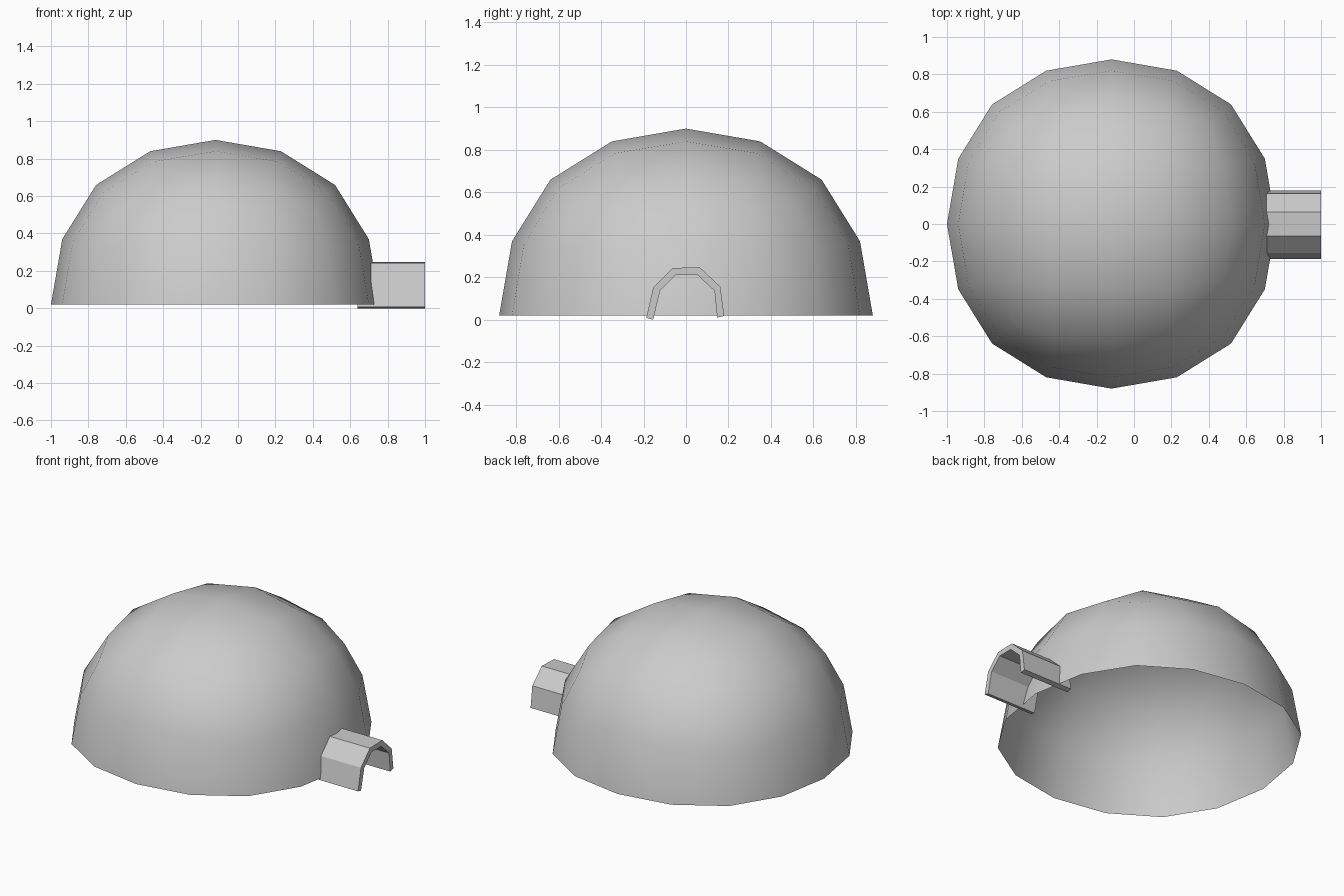
import bpy, bmesh

if "Cube" in bpy.data.objects:
    bpy.data.objects.remove(bpy.data.objects["Cube"])

CENTER_X, BASE_Z, RADIUS = -0.12, 0.02, 0.88

grey = bpy.data.materials.new("light grey")
grey.diffuse_color = (0.6, 0.6, 0.6, 1)
grey.use_nodes = True
grey.node_tree.nodes["Principled BSDF"].inputs["Base Color"].default_value = grey.diffuse_color

# Dome: rounded cube, lower half removed, open underneath
bpy.ops.mesh.primitive_cube_add(size=2)
dome = bpy.context.object
dome.name = "dome_shell"
sub = dome.modifiers.new("round", 'SUBSURF')
sub.levels = 2
bpy.ops.object.modifier_apply(modifier=sub.name)

bm = bmesh.new()
bm.from_mesh(dome.data)
k = RADIUS / max(v.co.z for v in bm.verts)
for v in bm.verts:
    v.co *= k
low = [f for f in bm.faces if f.calc_center_median().z < 0]
bmesh.ops.delete(bm, geom=low, context='FACES')
for v in bm.verts:
    v.co.x += CENTER_X
    v.co.z += BASE_Z
for f in bm.faces:
    f.smooth = True
bm.to_mesh(dome.data)
bm.free()
dome.data.materials.append(grey)

# Entrance tunnel: slightly tilted arch profile extruded along x
outer = [(-0.187, 0.008), (-0.155, 0.15), (-0.063, 0.243),
         (0.064, 0.247), (0.162, 0.155), (0.18, 0.017)]
inner = [(-0.155, 0.0), (-0.122, 0.136), (-0.047, 0.211),
         (0.053, 0.211), (0.134, 0.136), (0.147, 0.01)]
X0, X1 = 0.64, 1.0

bm = bmesh.new()
rows = [[bm.verts.new((x, y, z)) for y, z in line]
        for x in (X0, X1) for line in (outer, inner)]
o0, i0, o1, i1 = rows
for a in range(5):
    b = a + 1
    for p, q in ((o0, o1), (i0, i1), (o0, i0), (o1, i1)):
        bm.faces.new((p[a], p[b], q[b], q[a]))
for e in (0, 5):  # feet
    bm.faces.new((o0[e], i0[e], i1[e], o1[e]))
bmesh.ops.recalc_face_normals(bm, faces=bm.faces)
mesh = bpy.data.meshes.new("entrance_tunnel")
bm.to_mesh(mesh)
bm.free()
mesh.materials.append(grey)
tunnel = bpy.data.objects.new("entrance_tunnel", mesh)
bpy.context.collection.objects.link(tunnel)
